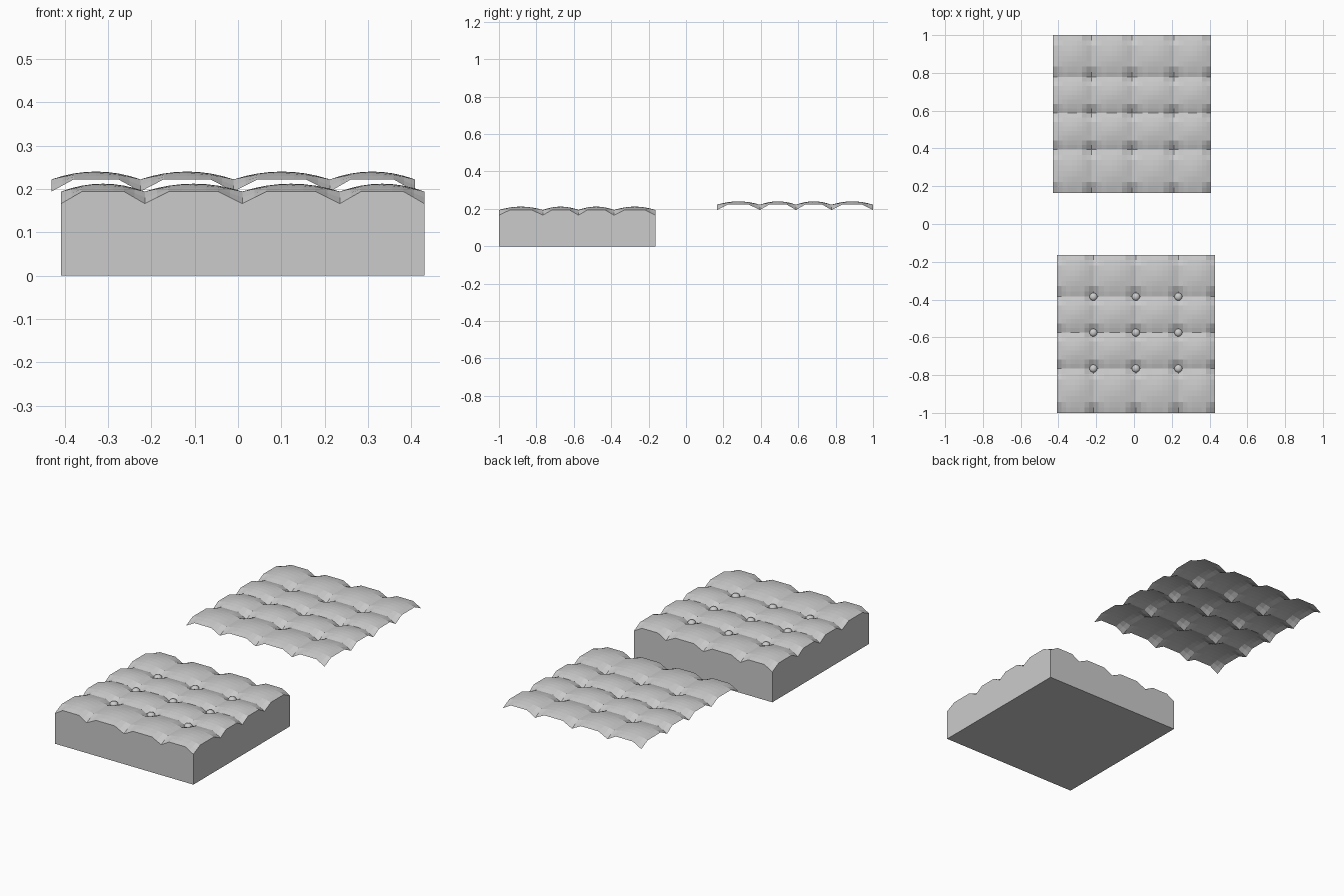
import bpy, bmesh

if "Cube" in bpy.data.objects:
    bpy.data.objects.remove(bpy.data.objects["Cube"])

SEG = 8  # facets per pad


def ramp(t):
    # tucked corner: rises quickly from the seam, then stays level
    return min(1.0, min(t, 1 - t) / 0.25)


def dome(t):
    return 4 * t * (1 - t)


def samples(seams):
    # (coordinate, position within its pad) along one axis
    out = []
    for a, b in zip(seams, seams[1:]):
        out += [(a + (b - a) * i / SEG, i / SEG) for i in range(SEG)]
    return out + [(seams[-1], 1.0)]


def quilt(name, xs, ys, base, floor=None):
    """Tufted sheet; with a floor, its rim is carried down to a closed block."""
    bm = bmesh.new()
    rows = []
    for y, v in samples(ys):
        row = []
        for x, u in samples(xs):
            tuck = 1 - (1 - ramp(u)) * (1 - ramp(v))
            row.append(bm.verts.new((x, y, base + 0.028 * tuck + 0.018 * dome(u) * dome(v))))
        rows.append(row)
    for r0, r1 in zip(rows, rows[1:]):
        for i in range(len(r0) - 1):
            bm.faces.new((r0[i], r0[i + 1], r1[i + 1], r1[i]))
    if floor is not None:
        rim = [e for e in bm.edges if e.is_boundary]
        ext = bmesh.ops.extrude_edge_only(bm, edges=rim)["geom"]
        for g in ext:
            if isinstance(g, bmesh.types.BMVert):
                g.co.z = floor
        low = [e for e in bm.edges if e.is_boundary]
        bmesh.ops.contextual_create(bm, geom=low)
        bmesh.ops.recalc_face_normals(bm, faces=bm.faces)
    me = bpy.data.meshes.new(name)
    bm.to_mesh(me)
    bm.free()
    ob = bpy.data.objects.new(name, me)
    bpy.context.collection.objects.link(ob)
    return ob


# Loose tufted cover at the back
quilt("tufted_cover",
      (-0.43, -0.225, -0.01, 0.212, 0.408),
      (0.165, 0.395, 0.588, 0.778, 1.0), 0.194)

# Solid tufted block at the front
bx = (-0.408, -0.215, 0.01, 0.235, 0.43)
by = (-1.0, -0.765, -0.575, -0.385, -0.163)
quilt("tufted_cushion", bx, by, 0.166, floor=0.0)

# Buttons at the inner seam crossings
for x in bx[1:-1]:
    for y in by[1:-1]:
        bpy.ops.mesh.primitive_uv_sphere_add(segments=16, ring_count=8, radius=0.021,
                                             location=(x, y, 0.178))
        b = bpy.context.object
        b.name = "button"
        b.scale.z = 0.75
        bpy.ops.object.shade_smooth()
